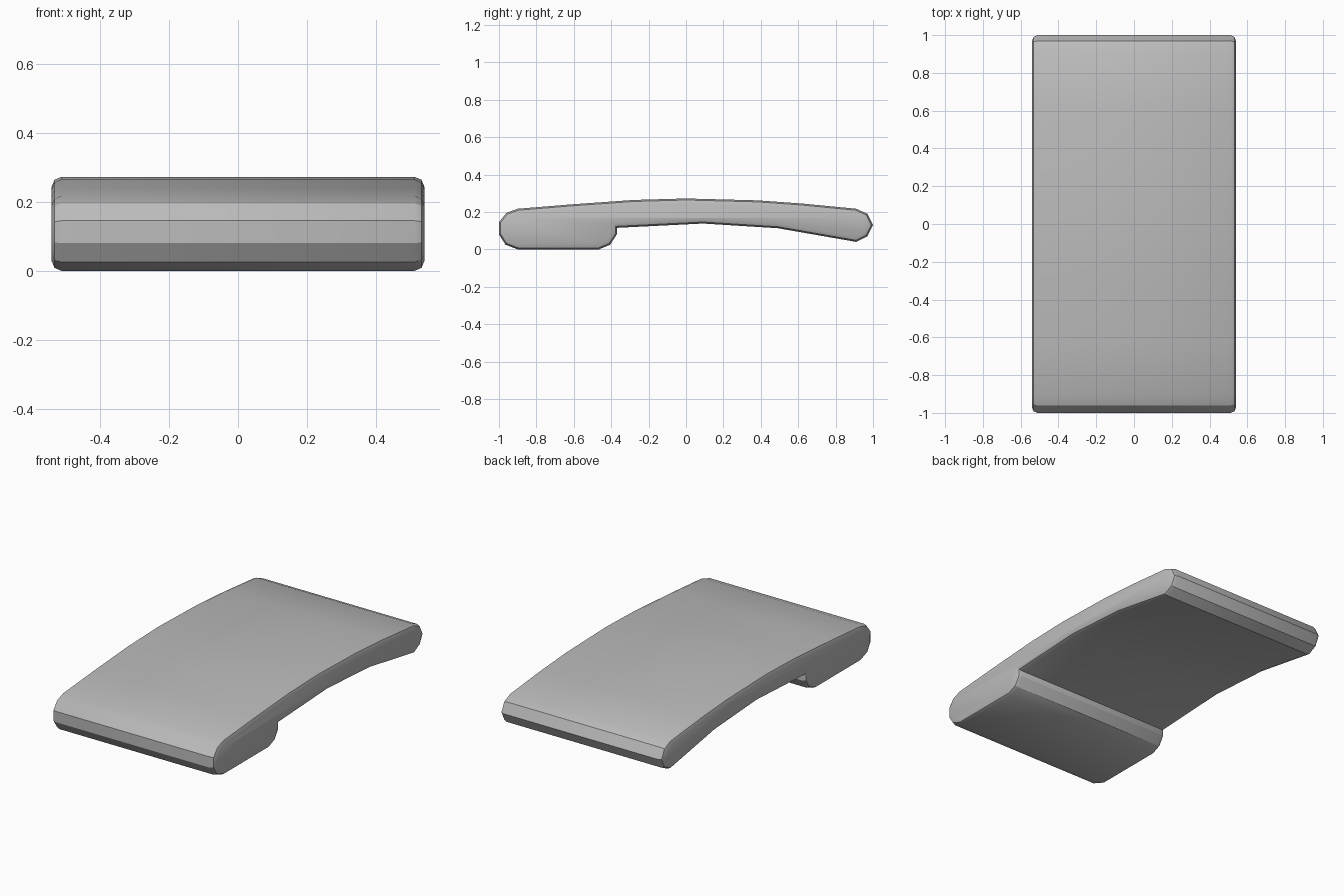
import bpy
import bmesh

if "Cube" in bpy.data.objects:
    bpy.data.objects.remove(bpy.data.objects["Cube"], do_unlink=True)

HALF_WIDTH = 0.54

# Side outline (y, z): rounded nose, arched top, rounded tail, hollow underside, foot
OUTLINE = [
    (-0.90, 0.0), (-0.965, 0.025), (-1.0, 0.08), (-1.0, 0.145), (-0.96, 0.195),
    (-0.90, 0.217), (-0.62, 0.24), (-0.28, 0.264), (0.0, 0.272), (0.38, 0.262),
    (0.62, 0.245), (0.91, 0.217), (0.97, 0.19), (1.0, 0.13), (0.97, 0.07),
    (0.91, 0.04), (0.49, 0.113), (0.09, 0.138), (-0.37, 0.115), (-0.37, 0.08),
    (-0.405, 0.025), (-0.465, 0.0),
]

# Material
gray = bpy.data.materials.new("plain_gray")
gray.use_nodes = True
color = (0.5, 0.5, 0.5, 1)
gray.diffuse_color = color
gray.node_tree.nodes["Principled BSDF"].inputs["Base Color"].default_value = color

# Extrude the outline across the width
bm = bmesh.new()
side = bm.faces.new([bm.verts.new((-HALF_WIDTH, y, z)) for y, z in OUTLINE])
extruded = bmesh.ops.extrude_face_region(bm, geom=[side], use_keep_orig=True)
moved = [v for v in extruded["geom"] if isinstance(v, bmesh.types.BMVert)]
bmesh.ops.translate(bm, verts=moved, vec=(2 * HALF_WIDTH, 0, 0))
bmesh.ops.recalc_face_normals(bm, faces=bm.faces)

# Round the rims of both sides
rims = [e for e in bm.edges if abs(e.verts[0].co.x - e.verts[1].co.x) < 0.001]
bmesh.ops.bevel(bm, geom=rims, offset=0.03, offset_type='OFFSET', segments=2,
                profile=0.5, affect='EDGES', clamp_overlap=True)
bmesh.ops.recalc_face_normals(bm, faces=bm.faces)

mesh = bpy.data.meshes.new("curved_clip")
bm.to_mesh(mesh)
bm.free()
mesh.materials.append(gray)
clip = bpy.data.objects.new("curved_clip", mesh)
bpy.context.collection.objects.link(clip)

# Smooth the gentle curves, keep the nose and foot facets crisp
bpy.context.view_layer.objects.active = clip
clip.select_set(True)
bpy.ops.object.shade_smooth_by_angle(angle=0.4)
